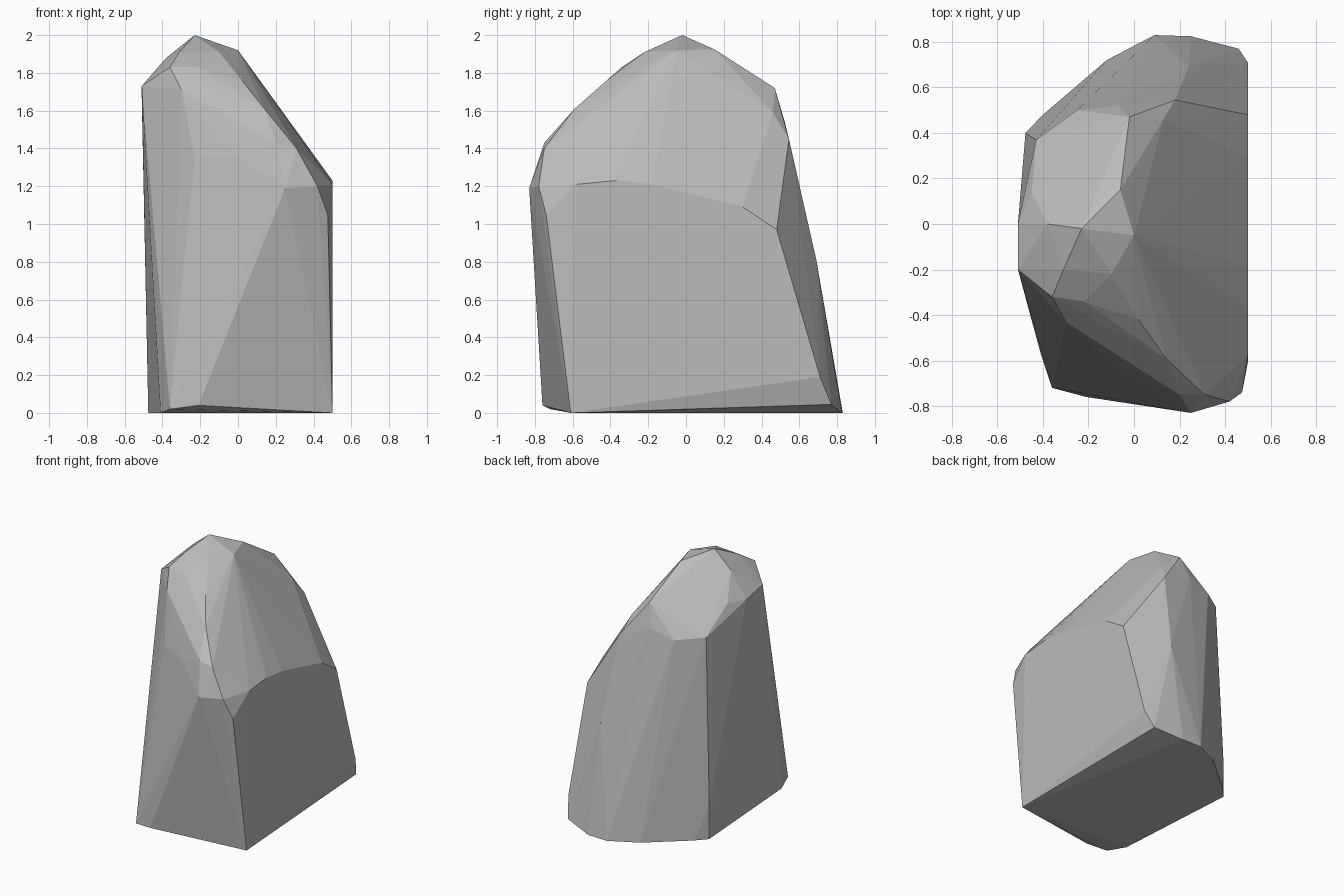
import bpy, bmesh

# Corner points of the boulder, grouped by region
base = [(.5, -.61, 0), (.25, .825, 0), (.09, .83, 0), (-.12, .72, 0), (-.4, .48, 0),
        (-.475, .4, 0), (-.41, -.57, 0), (-.36, -.72, .02), (-.21, -.76, .04),
        (.46, .77, .045), (-.477, .4, .25)]
flat_side = [(.5, .71, .19), (.5, .48, .97), (.5, .3, 1.09), (.5, -.18, 1.21),
             (.5, -.37, 1.23), (.5, -.58, 1.21), (.475, -.74, 1.05)]
front = [(.42, -.78, 1.2), (.25, -.83, 1.19), (.31, -.75, 1.4), (.2, -.75, 1.43),
         (-.23, -.56, 1.36), (0, -.68, 1.35), (.14, -.59, 1.61), (.02, -.42, 1.76),
         (-.3, -.43, 1.71)]
crown = [(-.36, -.32, 1.83), (-.22, -.34, 1.83), (-.1, -.22, 1.91), (-.31, -.2, 1.91),
         (-.23, -.02, 2), (0, -.05, 1.92), (-.38, 0, 1.88), (-.51, -.2, 1.73),
         (-.51, 0, 1.69), (-.45, .14, 1.7), (-.06, .15, 1.925)]
back = [(-.02, .47, 1.72), (-.2, .36, 1.66), (-.07, .52, 1.55), (.13, .46, 1.59),
        (.18, .545, 1.45), (-.25, .5, 1.5), (-.43, .37, 1.52), (.24, .69, .81)]

# Boulder: convex shell around the corners
bm = bmesh.new()
for p in base + flat_side + front + crown + back:
    bm.verts.new(p)
hull = bmesh.ops.convex_hull(bm, input=bm.verts)
loose = {v for v in hull["geom_interior"] + hull["geom_unused"]
         if isinstance(v, bmesh.types.BMVert)}
bmesh.ops.delete(bm, geom=list(loose), context='VERTS')
bmesh.ops.recalc_face_normals(bm, faces=bm.faces)

mesh = bpy.data.meshes.new("boulder")
bm.to_mesh(mesh)
bm.free()
boulder = bpy.data.objects.new("boulder", mesh)
bpy.context.collection.objects.link(boulder)

# Stone colour
stone = bpy.data.materials.new("grey stone")
stone.diffuse_color = (.5, .5, .5, 1)
mesh.materials.append(stone)
